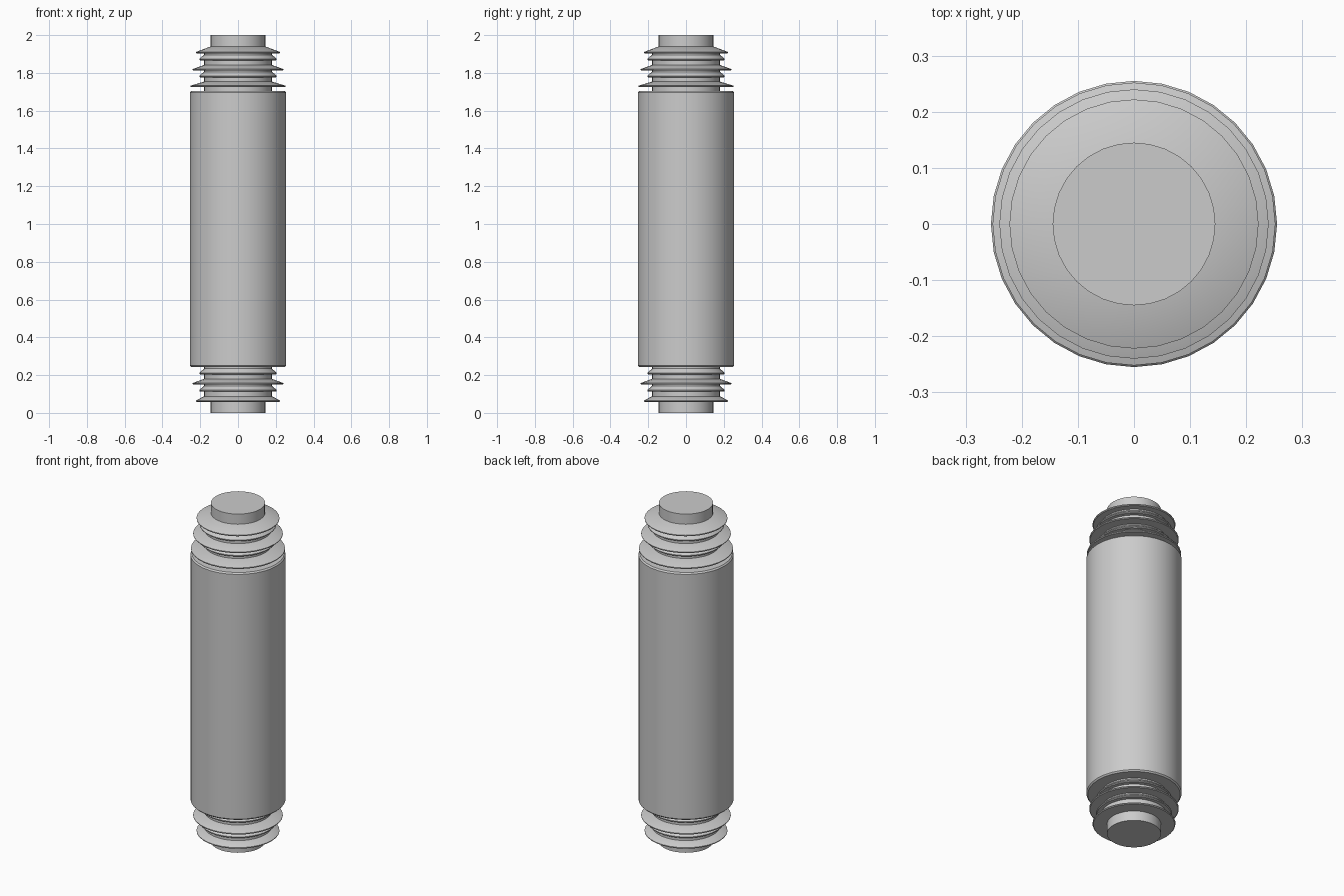
import bpy
import math

SIDES = 32

cube = bpy.data.objects.get("Cube")
if cube:
    bpy.data.objects.remove(cube, do_unlink=True)

grey = bpy.data.materials.new("plain grey")
grey.use_nodes = True
colour = (0.6, 0.6, 0.6, 1)
grey.diffuse_color = colour
grey.node_tree.nodes["Principled BSDF"].inputs["Base Color"].default_value = colour


def lathe(name, profile):
    """Closed solid of revolution from (radius, height) points, bottom to top."""
    verts, faces = [], []
    for r, z in profile:
        for i in range(SIDES):
            a = math.tau * i / SIDES
            verts.append((r * math.sin(a), -r * math.cos(a), z))
    for k in range(len(profile) - 1):
        for i in range(SIDES):
            j = (i + 1) % SIDES
            low, high = k * SIDES, (k + 1) * SIDES
            faces.append((low + i, low + j, high + j, high + i))
    faces.append(tuple(reversed(range(SIDES))))
    faces.append(tuple(range(len(verts) - SIDES, len(verts))))
    mesh = bpy.data.meshes.new(name)
    mesh.from_pydata(verts, [], faces)
    mesh.materials.append(grey)
    obj = bpy.data.objects.new(name, mesh)
    bpy.context.collection.objects.link(obj)
    bpy.ops.object.select_all(action='DESELECT')
    obj.select_set(True)
    bpy.context.view_layer.objects.active = obj
    bpy.ops.object.shade_smooth_by_angle(angle=math.radians(30))
    return obj


def fin(name, radius, z, neck=0.18, rise=0.03):
    """Skirt with a flat underside, thin rim and sloping top."""
    lathe(name, [(radius - 0.004, z), (radius, z + 0.004),
                 (radius, z + 0.008), (neck, z + rise)])


# Main barrel with softly chamfered rims
lathe("barrel", [(0.248, 0.242), (0.255, 0.25), (0.255, 1.695), (0.248, 1.703)])

# Narrow cores carrying the fins
lathe("lower_core", [(0.18, 0.07), (0.18, 0.25)])
lathe("upper_core", [(0.18, 1.69), (0.18, 1.91)])

# End posts
lathe("lower_post", [(0.145, 0), (0.145, 0.08)])
lathe("upper_post", [(0.145, 1.9), (0.145, 2)])

# Fins, listed from the bottom up
for i, (r, z) in enumerate([(0.222, 0.058), (0.205, 0.113), (0.24, 0.15), (0.205, 0.204)]):
    fin(f"lower_fin_{i + 1}", r, z)
for i, (r, z) in enumerate([(0.252, 1.724), (0.205, 1.776), (0.24, 1.812), (0.205, 1.866)]):
    fin(f"upper_fin_{i + 1}", r, z)
fin("upper_cap_fin", 0.222, 1.903, 0.145, 0.037)
